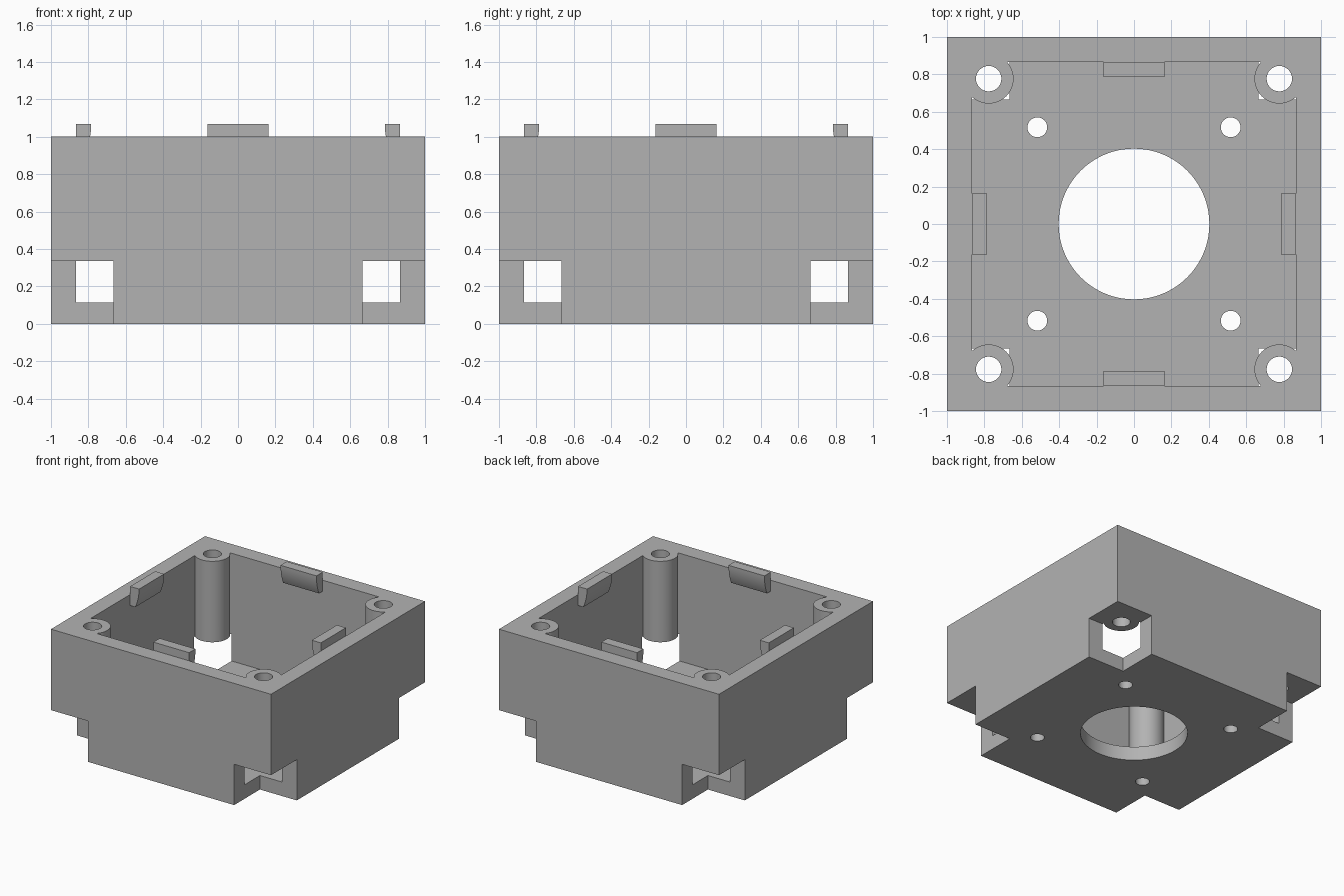
import bpy, bmesh, math
from mathutils import Matrix, Vector

if "Cube" in bpy.data.objects:
    bpy.data.objects.remove(bpy.data.objects["Cube"])

WALL = 0.867      # inner face of the walls
FLOOR = 0.115     # floor thickness
NOTCH = 0.665     # inner edge of the corner notches
NOTCH_TOP = 0.335
POST = 0.777      # corner post centre
CORNERS = [(sx, sy) for sx in (-1, 1) for sy in (-1, 1)]

grey = bpy.data.materials.new("grey_plastic")
grey.diffuse_color = (0.45, 0.45, 0.45, 1)
grey.use_nodes = True
grey.node_tree.nodes["Principled BSDF"].inputs["Base Color"].default_value = grey.diffuse_color


def finish(name, bm):
    bmesh.ops.recalc_face_normals(bm, faces=bm.faces)
    me = bpy.data.meshes.new(name)
    bm.to_mesh(me)
    bm.free()
    ob = bpy.data.objects.new(name, me)
    bpy.context.collection.objects.link(ob)
    me.materials.append(grey)
    return ob


def box(name, lo, hi):
    bm = bmesh.new()
    lo, hi = Vector(lo), Vector(hi)
    size = hi - lo
    bmesh.ops.create_cube(bm, size=1, matrix=Matrix.Translation((lo + hi) / 2) @ Matrix.Diagonal((*size, 1)))
    return finish(name, bm)


def cylinder(name, x, y, r, z0, z1, sides=48):
    bm = bmesh.new()
    bmesh.ops.create_cone(bm, cap_ends=True, segments=sides, radius1=r, radius2=r, depth=z1 - z0,
                          matrix=Matrix.Translation((x, y, (z0 + z1) / 2)))
    return finish(name, bm)


def activate(ob):
    bpy.ops.object.select_all(action='DESELECT')
    bpy.context.view_layer.objects.active = ob
    ob.select_set(True)


def cut(ob, cutter):
    """Subtract the cutter from ob, then remove the cutter."""
    mod = ob.modifiers.new("cut", 'BOOLEAN')
    mod.operation = 'DIFFERENCE'
    mod.solver = 'EXACT'
    mod.object = cutter
    activate(ob)
    bpy.ops.object.modifier_apply(modifier=mod.name)
    bpy.data.objects.remove(cutter)


# Cavity with the corner posts left standing
cavity = box("cavity_cutter", (-WALL, -WALL, FLOOR), (WALL, WALL, 1.2))
for sx, sy in CORNERS:
    cut(cavity, cylinder("post", sx * POST, sy * POST, 0.133, NOTCH_TOP, 1.4))

# Housing: square open-topped box
housing = box("housing", (-1, -1, 0), (1, 1, 1))
cut(housing, cavity)

# Corner notches, post screw holes and small floor holes
for sx, sy in CORNERS:
    xs = sorted((sx * NOTCH, sx * 1.2))
    ys = sorted((sy * NOTCH, sy * 1.2))
    cut(housing, box("notch", (xs[0], ys[0], -0.2), (xs[1], ys[1], NOTCH_TOP)))
    cut(housing, cylinder("screw_hole", sx * POST, sy * POST, 0.068, 0.2, 1.2, 32))
    cut(housing, cylinder("floor_hole", sx * 0.517, sy * 0.517, 0.053, -0.2, 0.3, 32))

# Large central opening
cut(housing, cylinder("opening", 0, 0, 0.403, -0.2, 0.3, 80))
activate(housing)
bpy.ops.object.shade_smooth_by_angle(angle=math.radians(30))

# Snap tabs: curved inner face, flat back against the wall, one per side
R, TOP, BOTTOM, INNER = 0.377, 1.067, 0.91, 0.785
profile = [(WALL, TOP)]
for i in range(9):
    z = TOP + (BOTTOM - TOP) * i / 8
    profile.append((INNER + R - math.sqrt(R * R - (TOP - z) ** 2), z))
profile.append((WALL, BOTTOM))
for k, side in enumerate(("right", "back", "left", "front")):
    bm = bmesh.new()
    face = bm.faces.new([bm.verts.new((x, -0.163, z)) for x, z in profile])
    ext = bmesh.ops.extrude_face_region(bm, geom=[face])
    verts = [v for v in ext["geom"] if isinstance(v, bmesh.types.BMVert)]
    bmesh.ops.translate(bm, verts=verts, vec=(0, 0.326, 0))
    bm.transform(Matrix.Rotation(k * math.pi / 2, 4, 'Z'))
    activate(finish("snap_tab_" + side, bm))
    bpy.ops.object.shade_smooth_by_angle(angle=math.radians(30))
